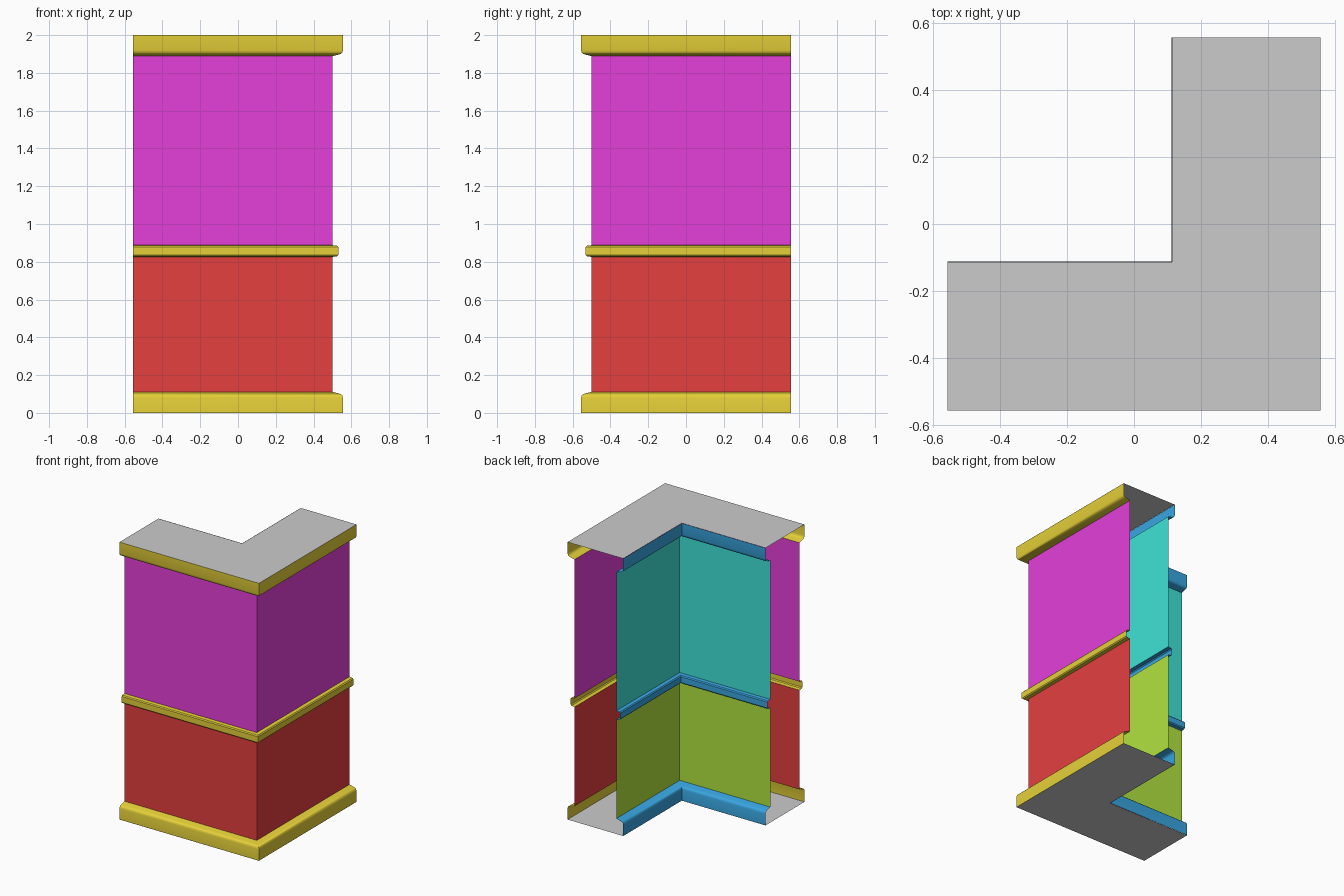
import bpy, math

if "Cube" in bpy.data.objects:
    bpy.data.objects.remove(bpy.data.objects["Cube"])

END = 0.556      # open ends of both wings
OUT, INN = 0.5, 0.167   # outer and inner wall faces


def material(name, rgb):
    m = bpy.data.materials.new(name)
    m.diffuse_color = (*rgb, 1)
    m.use_nodes = True
    m.node_tree.nodes["Principled BSDF"].inputs["Base Color"].default_value = m.diffuse_color
    return m


GOLD = material("gold", (0.78, 0.63, 0.04))
BLUE = material("blue", (0.04, 0.38, 0.75))
RED = material("red", (0.78, 0.05, 0.05))
MAGENTA = material("magenta", (0.78, 0.05, 0.70))
GREEN = material("green", (0.44, 0.77, 0.05))
TEAL = material("teal", (0.05, 0.77, 0.68))


def make(name, verts, faces, mat=None):
    me = bpy.data.meshes.new(name)
    me.from_pydata(verts, [], faces)
    ob = bpy.data.objects.new(name, me)
    bpy.context.collection.objects.link(ob)
    if mat:
        me.materials.append(mat)
    return ob


def sweep(name, profile, inner, mat, smooth=False):
    """Run a (projection, height) profile around the corner."""
    verts, faces = [], []
    for d, z in profile:
        w = INN - d if inner else OUT + d
        verts += [(-END, -w, z), (w, -w, z), (w, END, z)]
    for r in range(len(profile) - 1):
        for i in range(2):
            a = r * 3 + i
            f = (a, a + 1, a + 4, a + 3)
            faces.append(f[::-1] if inner else f)
    ob = make(name, verts, faces, mat)
    if smooth:
        bpy.context.view_layer.objects.active = ob
        ob.select_set(True)
        bpy.ops.object.shade_smooth_by_angle(angle=math.radians(35))
        ob.select_set(False)


# Moulding profiles
base = [(0.0556, 0), (0.0556, 0.08), (0.0525, 0.092), (0.046, 0.099),
        (0.036, 0.102), (0, 0.111)]
cornice = [(d, 2 - z) for d, z in reversed(base)]
band = [(0, 0.826), (0.025, 0.829), (0.031, 0.836), (0.031, 0.878),
        (0.025, 0.885), (0, 0.888)]

# Walls and trim on both sides of the corner
for side, inner, trim, low, high in (("outer", False, GOLD, RED, MAGENTA),
                                     ("inner", True, BLUE, GREEN, TEAL)):
    sweep(side + "_lower_wall", [(0, 0.111), (0, 0.826)], inner, low)
    sweep(side + "_upper_wall", [(0, 0.888), (0, 1.889)], inner, high)
    sweep(side + "_base_trim", base, inner, trim, True)
    sweep(side + "_middle_trim", band, inner, trim, True)
    sweep(side + "_top_trim", cornice, inner, trim, True)

# L-shaped caps
o, n = 0.556, 0.1125
for name, z in (("bottom_cap", 0), ("top_cap", 2)):
    pts = [(-o, -o, z), (o, -o, z), (o, o, z), (n, o, z), (n, -n, z), (-o, -n, z)]
    order = (0, 1, 2, 3, 4, 5)
    make(name, pts, [order if z else order[::-1]])
